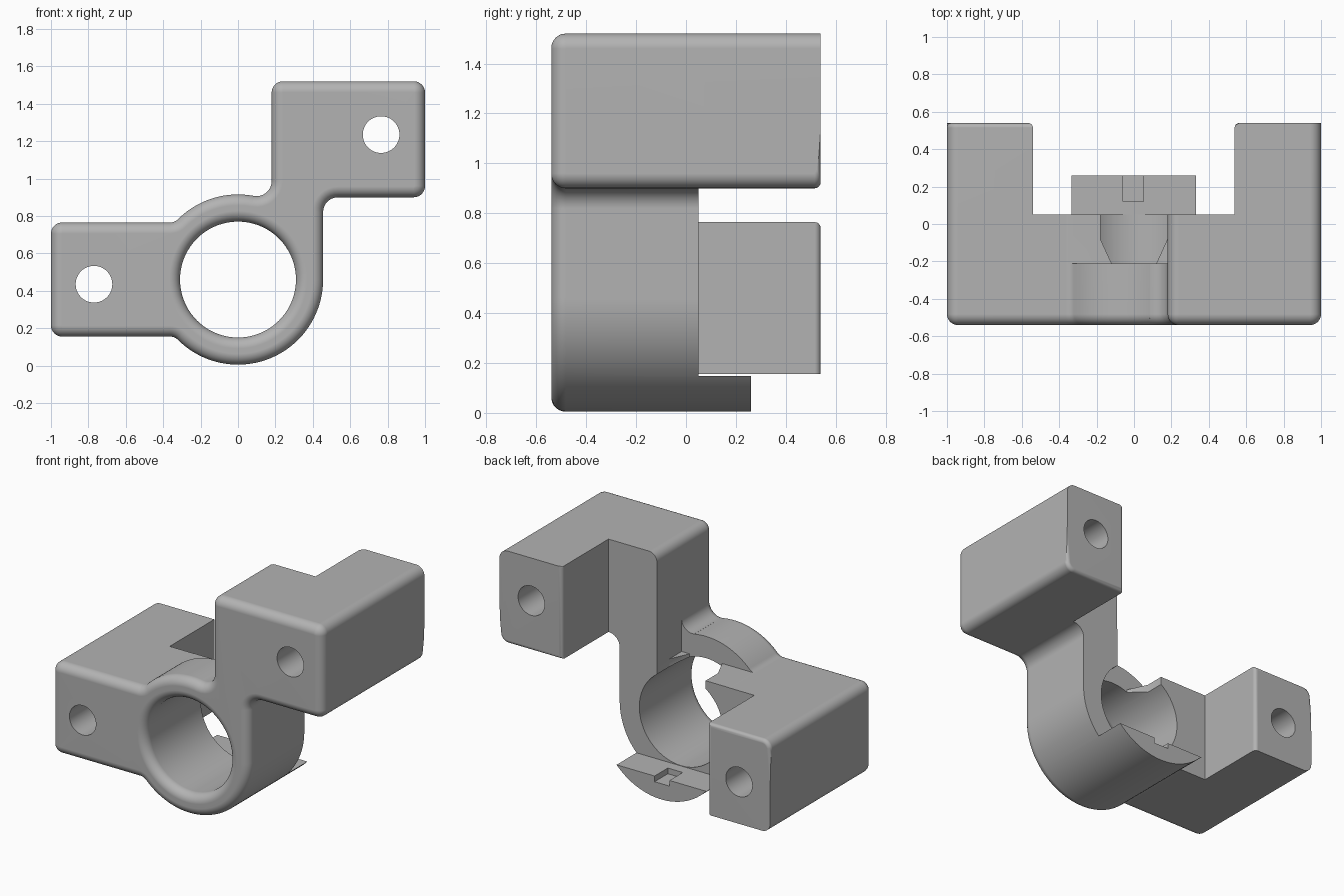
import bpy, bmesh
from math import sin, cos, pi, radians, atan2, degrees

if "Cube" in bpy.data.objects:
    bpy.data.objects.remove(bpy.data.objects["Cube"])

FRONT, BACK, STEP = -0.54, 0.54, 0.05
RING_Z, RING_R, BORE_R, ROUND = 0.46, 0.455, 0.31, 0.058

grey = bpy.data.materials.new("plain_grey")
grey.use_nodes = True
grey.diffuse_color = (0.45, 0.45, 0.45, 1)
grey.node_tree.nodes["Principled BSDF"].inputs["Base Color"].default_value = grey.diffuse_color


def loft(name, loops):
    """Skin a list of equal-length point loops and cap both ends."""
    bm = bmesh.new()
    rows = [[bm.verts.new(p) for p in loop] for loop in loops]
    n = len(rows[0])
    for a, b in zip(rows, rows[1:]):
        for i in range(n):
            j = (i + 1) % n
            bm.faces.new((a[i], a[j], b[j], b[i]))
    bm.faces.new(rows[0])
    bm.faces.new(rows[-1])
    bmesh.ops.recalc_face_normals(bm, faces=bm.faces[:])
    mesh = bpy.data.meshes.new(name)
    bm.to_mesh(mesh)
    bm.free()
    obj = bpy.data.objects.new(name, mesh)
    bpy.context.collection.objects.link(obj)
    return obj


def circle(x, z, r, y, n=72):
    return [(x + r * cos(2 * pi * i / n), y, z + r * sin(2 * pi * i / n)) for i in range(n)]


def prism(name, plan, z0, z1):
    return loft(name, [[(x, y, z) for x, y in plan] for z in (z0, z1)])


def box(name, x0, x1, y0, y1, z0, z1):
    return prism(name, [(x0, y0), (x1, y0), (x1, y1), (x0, y1)], z0, z1)


# Bracket outline as tangent arcs: centre x, centre z, radius, start, end.
# Arcs that run clockwise are concave fillets.
low = degrees(atan2(0.365, 0.363))
neck = degrees(atan2(0.526, 0.10))
ARCS = [
    (0, RING_Z, RING_R, low - 180, 0),
    (0.535, 0.82, 0.08, 180, 90),
    (0.94, 0.96, 0.06, -90, 0),
    (0.94, 1.46, 0.06, 0, 90),
    (0.24, 1.46, 0.06, 90, 180),
    (0.10, 0.986, 0.08, 0, neck - 180),
    (0, RING_Z, RING_R, neck, 180 - low),
    (-0.363, 0.825, 0.06, -low, -90),
    (-0.94, 0.705, 0.06, 90, 180),
    (-0.94, 0.215, 0.06, 180, 270),
    (-0.363, 0.095, 0.06, 90, low),
]


def outline(inset, y):
    pts = []
    for cx, cz, r, a0, a1 in ARCS:
        rr = r - inset if a1 > a0 else r + inset
        steps = 40 if r > 0.4 else 8
        for i in range(steps + 1):
            a = radians(a0 + (a1 - a0) * i / steps)
            p = (cx + rr * cos(a), y, cz + rr * sin(a))
            if not pts or abs(p[0] - pts[-1][0]) + abs(p[2] - pts[-1][2]) > 1e-4:
                pts.append(p)
    if abs(pts[0][0] - pts[-1][0]) + abs(pts[0][2] - pts[-1][2]) < 2e-3:
        pts.pop()
    return pts


# Quarter-round profile of the front edges: (inset, y)
edge = [(ROUND * (1 - sin(t)), FRONT + ROUND * (1 - cos(t)))
        for t in (pi / 2 * i / 8 for i in range(9))]

# Clamp body with rounded front edge
body = loft("clamp_bracket", [outline(d, y) for d, y in edge] + [outline(0, BACK)])

# Cutters
bore = [circle(0, RING_Z, BORE_R + ROUND, FRONT - 0.1)]
bore += [circle(0, RING_Z, BORE_R + d, y) for d, y in edge]
bore += [circle(0, RING_Z, BORE_R, 0.1)]
cutters = [
    loft("ring_bore", bore),
    box("rear_gap", -0.54, 0.538, STEP, 0.7, 0.148, 1.7),
    box("tongue_end", -0.54, 0.538, 0.26, 0.7, -0.1, 0.3),
    box("ring_top_gap", -0.40, 0.179, -0.21, 0.2, 0.766, 0.985),
    prism("access_slot", [(-0.18, 0.1), (-0.18, -0.08), (-0.12, -0.21),
                          (0.12, -0.21), (0.179, -0.08), (0.179, 0.1)], 0.6, 0.9),
    box("tongue_notch", -0.06, 0.05, 0.12, 0.4, 0.11, 0.3),
]
for x, z in ((0.765, 1.235), (-0.77, 0.435)):
    cutters.append(loft("bolt_hole", [circle(x, z, 0.098, y, 48) for y in (-0.7, 0.7)]))
for c in cutters:
    c.hide_render = True
    m = body.modifiers.new(c.name, "BOOLEAN")
    m.operation, m.solver, m.object = "DIFFERENCE", "EXACT", c

# Bake the cuts and drop the cutters
bpy.context.view_layer.update()
dg = bpy.context.evaluated_depsgraph_get()
cut_mesh = bpy.data.meshes.new_from_object(body.evaluated_get(dg))
body.modifiers.clear()
body.data = cut_mesh
for c in cutters:
    bpy.data.objects.remove(c)

# Small rounding on two rear edges of each lug
bm = bmesh.new()
bm.from_mesh(cut_mesh)
bmesh.ops.remove_doubles(bm, verts=bm.verts[:], dist=1e-5)


def rear_edge(e):
    if len(e.link_faces) != 2 or e.calc_face_angle(0) < 0.5:
        return False
    v = [w.co for w in e.verts]
    if min(p.y for p in v) < BACK - 0.001:
        return False
    if v[0].x > 0:
        return all(p.z < 0.961 for p in v) or all(p.x < 0.545 for p in v)
    return all(p.z > 0.704 for p in v) or all(p.x > -0.545 for p in v)


bmesh.ops.bevel(bm, geom=[e for e in bm.edges if rear_edge(e)], offset=0.025,
                offset_type="OFFSET", segments=4, profile=0.5, affect="EDGES")
bm.to_mesh(cut_mesh)
bm.free()

# Material and shading
cut_mesh.materials.clear()
cut_mesh.materials.append(grey)
bpy.ops.object.select_all(action="DESELECT")
body.select_set(True)
bpy.context.view_layer.objects.active = body
bpy.ops.object.shade_smooth_by_angle(angle=radians(30))
wn = body.modifiers.new("even_shading", "WEIGHTED_NORMAL")
wn.keep_sharp = True
